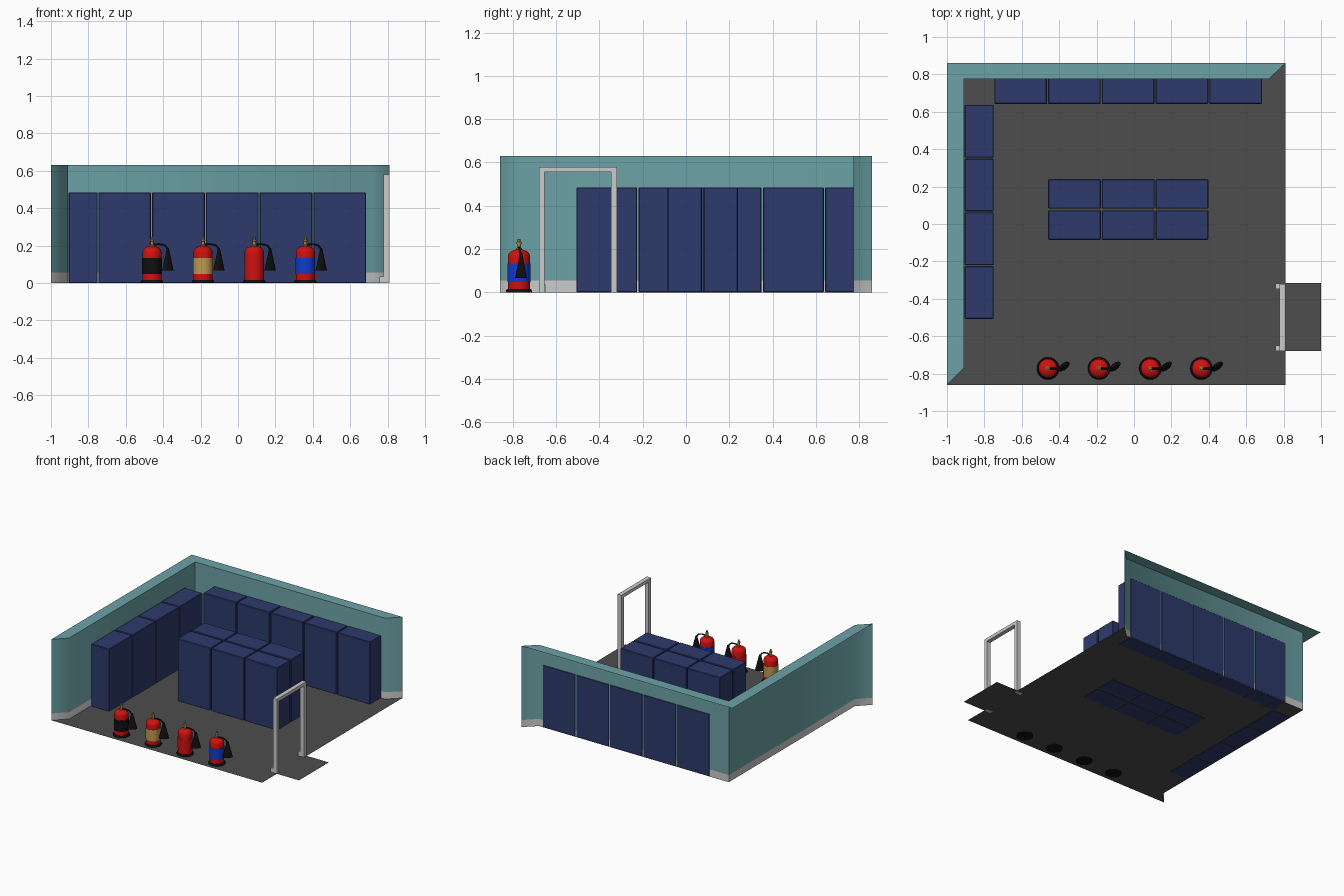
import bpy, bmesh, math
from mathutils import Matrix

if "Cube" in bpy.data.objects:
    bpy.data.objects.remove(bpy.data.objects["Cube"])


def mat(name, r, g, b):
    m = bpy.data.materials.new(name)
    m.diffuse_color = (r, g, b, 1)
    m.use_nodes = True
    m.node_tree.nodes["Principled BSDF"].inputs["Base Color"].default_value = m.diffuse_color
    return m


TEAL = mat("teal wall", 0.15, 0.36, 0.38)
WHITE = mat("light grey trim", 0.60, 0.60, 0.60)
NAVY = mat("navy cabinet", 0.027, 0.042, 0.15)
FLOOR = mat("dark grey floor", 0.075, 0.075, 0.075)
RED = mat("red", 0.62, 0.006, 0.005)
BLACK = mat("black", 0.005, 0.005, 0.005)
TAN = mat("tan", 0.53, 0.32, 0.09)
BLUE = mat("bright blue", 0.006, 0.045, 0.60)
BRASS = mat("brass", 0.42, 0.25, 0.06)


def finish(name, bm, mats, smooth=None):
    me = bpy.data.meshes.new(name)
    bm.to_mesh(me)
    bm.free()
    ob = bpy.data.objects.new(name, me)
    bpy.context.collection.objects.link(ob)
    for m in mats:
        me.materials.append(m)
    if smooth:
        bpy.ops.object.select_all(action='DESELECT')
        ob.select_set(True)
        bpy.context.view_layer.objects.active = ob
        bpy.ops.object.shade_smooth_by_angle(angle=math.radians(smooth))
    return ob


def box(name, x0, x1, y0, y1, z0, z1, m, bevel=0):
    bm = bmesh.new()
    bmesh.ops.create_cube(bm, size=1)
    for v in bm.verts:
        v.co = ((x0, x1)[v.co.x > 0], (y0, y1)[v.co.y > 0], (z0, z1)[v.co.z > 0])
    if bevel:
        bmesh.ops.bevel(bm, geom=bm.edges[:], offset=bevel, segments=1, affect='EDGES')
    return finish(name, bm, [m])


def lathe(name, profile, mats, pick=lambda z: 0, at=(0, 0), seg=32):
    """Revolve (radius, z) points around a vertical axis."""
    bm = bmesh.new()
    rings = [[bm.verts.new((at[0] + r * math.cos(2 * math.pi * i / seg),
                            at[1] + r * math.sin(2 * math.pi * i / seg), z))
              for i in range(seg)] for r, z in profile]
    for a, b in zip(rings, rings[1:]):
        for i in range(seg):
            j = (i + 1) % seg
            f = bm.faces.new((a[i], a[j], b[j], b[i]))
            f.material_index = pick(f.calc_center_median().z)
    bm.faces.new(rings[0][::-1])
    bm.faces.new(rings[-1])
    return finish(name, bm, mats, 40)


def tube(name, pts, radius, m):
    cu = bpy.data.curves.new(name, 'CURVE')
    cu.dimensions = '3D'
    cu.bevel_depth = radius
    cu.bevel_resolution = 2
    cu.resolution_u = 6
    cu.use_fill_caps = True
    sp = cu.splines.new('BEZIER')
    sp.bezier_points.add(len(pts) - 1)
    for bp, p in zip(sp.bezier_points, pts):
        bp.co = p
        bp.handle_left_type = bp.handle_right_type = 'AUTO'
    cu.materials.append(m)
    ob = bpy.data.objects.new(name, cu)
    bpy.context.collection.objects.link(ob)


# Walls: one open sheet (skirting + wall) with a flat top and splayed ends
inner = [(-1, -0.86), (-0.91, -0.77), (-0.91, 0.775), (0.72, 0.775), (0.81, 0.86)]
bm = bmesh.new()
rows = [[bm.verts.new((x, y, z)) for x, y in inner] for z in (0, 0.055, 0.63)]
for k in range(2):
    for i in range(4):
        f = bm.faces.new((rows[k][i + 1], rows[k][i], rows[k + 1][i], rows[k + 1][i + 1]))
        f.normal_update()
        c = f.calc_center_median()
        if f.normal.dot(-c) < 0:  # face into the room
            f.normal_flip()
        f.material_index = 1 - k
corner = bm.verts.new((-1, 0.86, 0.63))
t = rows[2]
for q in ((t[0], t[1], t[2], corner), (t[2], t[3], t[4], corner)):
    f = bm.faces.new(q)
    f.normal_update()
    if f.normal.z < 0:
        f.normal_flip()
finish("walls", bm, [TEAL, WHITE], 50)

# Floor with doorway extension
bm = bmesh.new()
outlines = [inner + [(0.81, -0.86)],
            [(0.81, -0.68), (1, -0.68), (1, -0.315), (0.81, -0.315)]]
for outline in outlines:
    f = bm.faces.new([bm.verts.new((x, y, 0.002)) for x, y in outline])
    f.normal_update()
    if f.normal.z < 0:
        f.normal_flip()
finish("floor", bm, [FLOOR])

# Door frame: posts, lintel and skirting stubs
for side, (a, b) in (("front", (-0.68, -0.653)), ("back", (-0.347, -0.32))):
    box(side + "_door_post", 0.777, 0.81, a, b, 0, 0.58, WHITE)
    box(side + "_door_skirting", 0.757, 0.777, a, b + 0.003, 0, 0.035, WHITE)
box("door_lintel", 0.777, 0.81, -0.653, -0.347, 0.555, 0.58, WHITE)

# Cabinets: back row, left row, and a double island
W, G, H = 0.2875, 0.003, 0.485
for i in range(5):
    x = -0.75 + i * W
    box("back_cabinet", x + G, x + W - G, 0.642, 0.778, 0, H, NAVY, 0.004)
for i in range(4):
    y = -0.51 + i * W
    box("left_cabinet", -0.905, -0.75, y + G, y + W - G, 0, H, NAVY, 0.004)
for i in range(3):
    x = -0.462 + i * W
    for y in (-0.085, 0.082):
        box("island_cabinet", x + G, x + W - G, y, y + 0.158, 0, H, NAVY, 0.004)


# Fire extinguishers
def extinguisher(x, y, band):
    lathe("extinguisher_base", [(0.060, 0), (0.060, 0.008), (0.054, 0.016)], [BLACK], at=(x, y))
    body = [(0.051, 0.012), (0.051, 0.047), (0.053, 0.047), (0.053, 0.133), (0.051, 0.133),
            (0.051, 0.168), (0.047, 0.180), (0.036, 0.190), (0.020, 0.196), (0.012, 0.198)]
    lathe("extinguisher_body", body, [RED, band],
          lambda z: 1 if 0.046 < z < 0.134 else 0, (x, y))
    valve = [(0.013, 0.195), (0.013, 0.204), (0.009, 0.206), (0.009, 0.222),
             (0.011, 0.224), (0.011, 0.232), (0.006, 0.235), (0.006, 0.246)]
    lathe("extinguisher_valve", valve, [BRASS], at=(x, y), seg=16)
    tube("extinguisher_hose", [(x + 0.004, y, 0.204), (x + 0.045, y, 0.207),
                               (x + 0.075, y + 0.004, 0.195),
                               (x + 0.085, y + 0.008, 0.165)], 0.005, BLACK)
    # flattened discharge horn, turned in plan
    bm = bmesh.new()
    bmesh.ops.create_cone(bm, cap_ends=True, segments=20, radius1=0.036, radius2=0.006, depth=0.12)
    bm.transform(Matrix.Translation((x + 0.085, y + 0.010, 0.127))
                 @ Matrix.Rotation(math.radians(38), 4, 'Z')
                 @ Matrix.Diagonal((1, 0.5, 1, 1)))
    finish("extinguisher_horn", bm, [BLACK], 40)


for x, band in ((-0.46, BLACK), (-0.187, TAN), (0.087, RED), (0.36, BLUE)):
    extinguisher(x, -0.772, band)
